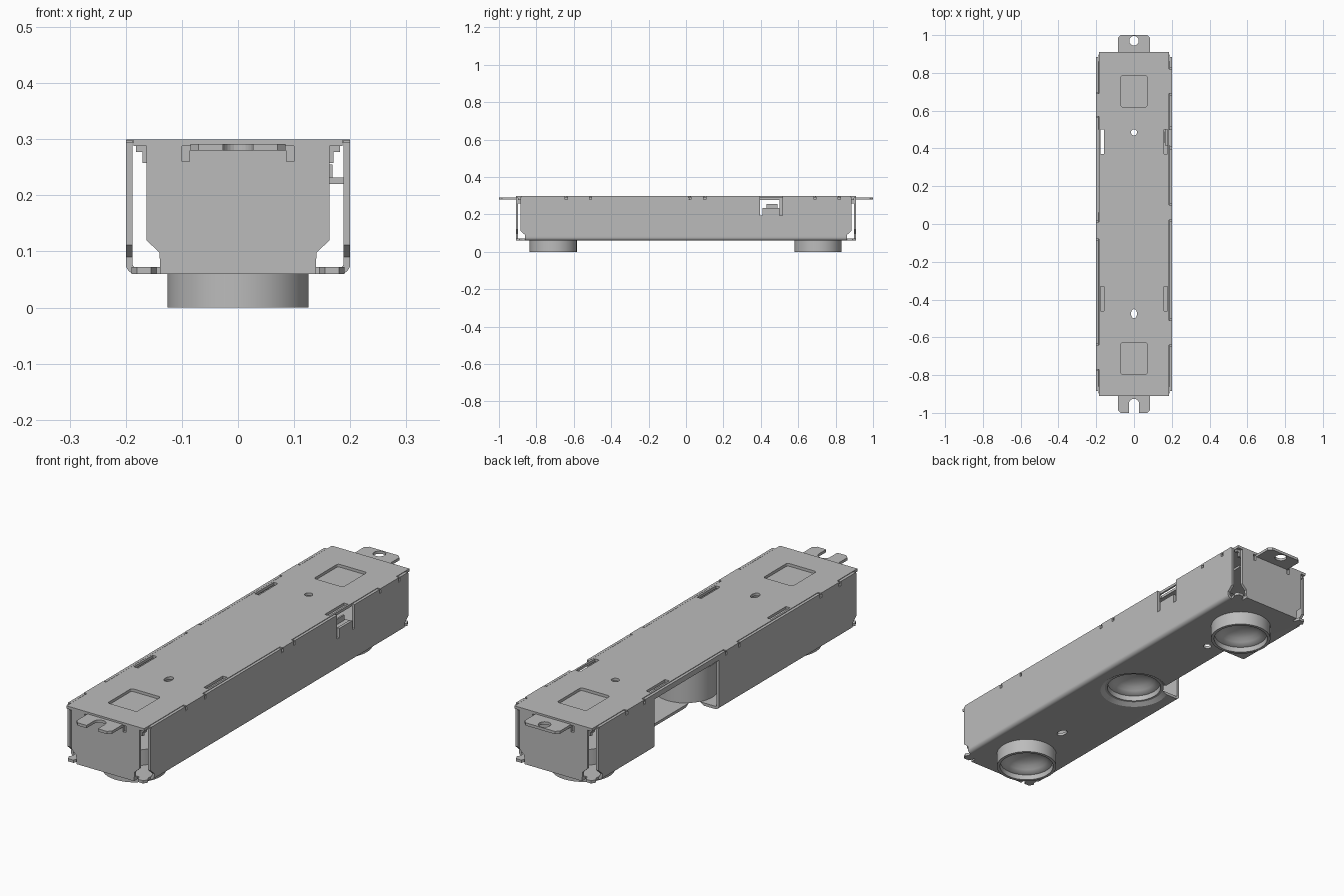
import bpy, bmesh, math
from mathutils import Vector

if "Cube" in bpy.data.objects:
    bpy.data.objects.remove(bpy.data.objects["Cube"])

steel = bpy.data.materials.new("grey_steel")
steel.use_nodes = True
GREY = (0.5, 0.5, 0.5, 1)
steel.diffuse_color = GREY
steel.node_tree.nodes["Principled BSDF"].inputs["Base Color"].default_value = GREY

T = 0.012            # sheet thickness
HALF = 0.2           # half width
BASE, TOP = 0.06, 0.3


def finish(name, bm):
    bmesh.ops.recalc_face_normals(bm, faces=bm.faces)
    me = bpy.data.meshes.new(name)
    bm.to_mesh(me)
    bm.free()
    me.materials.append(steel)
    ob = bpy.data.objects.new(name, me)
    bpy.context.collection.objects.link(ob)
    return ob


def prism(name, pts, axis, a, b):
    """Extrude a 2D outline along an axis from a to b."""
    place = {"x": lambda p, d: (d, p[0], p[1]),
             "y": lambda p, d: (p[0], d, p[1]),
             "z": lambda p, d: (p[0], p[1], d)}[axis]
    bm = bmesh.new()
    face = bm.faces.new([bm.verts.new(place(p, a)) for p in pts])
    ext = bmesh.ops.extrude_face_region(bm, geom=[face])
    verts = [g for g in ext["geom"] if isinstance(g, bmesh.types.BMVert)]
    shift = Vector(place((0, 0), b - a))
    bmesh.ops.translate(bm, verts=verts, vec=shift)
    return finish(name, bm)


def box(name, x, y, z):
    return prism(name, [(x[0], y[0]), (x[1], y[0]), (x[1], y[1]), (x[0], y[1])], "z", *z)


def disc(name, x, y, r, z, r2=None, stretch=1.0):
    bm = bmesh.new()
    bmesh.ops.create_cone(bm, cap_ends=True, segments=48, radius1=r,
                          radius2=r if r2 is None else r2, depth=z[1] - z[0])
    for v in bm.verts:
        v.co = (v.co.x + x, v.co.y * stretch + y, v.co.z + sum(z) / 2)
    return finish(name, bm)


def lathe(name, profile, y, dz):
    bm = bmesh.new()
    vs = [bm.verts.new((r, 0, z)) for r, z in profile]
    es = [bm.edges.new(pair) for pair in zip(vs, vs[1:])]
    bmesh.ops.spin(bm, geom=vs + es, cent=(0, 0, 0), axis=(0, 0, 1),
                   angle=2 * math.pi, steps=64)
    bmesh.ops.remove_doubles(bm, verts=bm.verts, dist=1e-4)
    bmesh.ops.translate(bm, verts=bm.verts, vec=(0, y, dz))
    return finish(name, bm)


def cut(ob, *cutters):
    bpy.context.view_layer.objects.active = ob
    for c in cutters:
        m = ob.modifiers.new("cut", "BOOLEAN")
        m.operation, m.solver, m.object = "DIFFERENCE", "EXACT", c
        bpy.ops.object.modifier_apply(modifier=m.name)
        bpy.data.objects.remove(c)


def smooth(ob, angle=30):
    bpy.ops.object.select_all(action="DESELECT")
    ob.select_set(True)
    bpy.context.view_layer.objects.active = ob
    bpy.ops.object.shade_smooth_by_angle(angle=math.radians(angle))


def arc(cx, cz, r, a0, a1, n=6):
    return [(cx + r * math.cos(math.radians(a0 + (a1 - a0) * i / n)),
             cz + r * math.sin(math.radians(a0 + (a1 - a0) * i / n))) for i in range(n + 1)]


# Tray: folded channel with rounded lower bends
R = 0.018
wall_top = 0.294
inner = HALF - T
outline = ([(-HALF, wall_top)] + arc(-HALF + R, BASE + R, R, 180, 270)
           + arc(HALF - R, BASE + R, R, 270, 360) + [(HALF, wall_top), (inner, wall_top)]
           + arc(HALF - R, BASE + R, R - T, 360, 270)
           + arc(-HALF + R, BASE + R, R - T, 270, 180) + [(-inner, wall_top)])
tray = prism("tray", outline, "y", -0.885, 0.885)

# Cable opening in the right wall and floor, clip window in the left wall
cut(tray, box("cut", (-0.3, -0.08), (0.06, 0.5), (0, 0.276)),
    box("cut", (0.15, 0.3), (0.395, 0.515), (0.235, 0.4)))
for y in (0.395, 0.5):
    cut(tray, box("cut", (0.15, 0.3), (y, y + 0.015), (0.195, 0.25)))

# Chamfered lower wall corners
for s in (-1, 1):
    pts = [(s * 0.95, 0.03), (s * 0.86, 0.03), (s * 0.86, 0.09), (s * 0.885, 0.112), (s * 0.95, 0.112)]
    for a, b in ((-0.3, -0.165), (0.165, 0.3)):
        cut(tray, prism("cut", pts, "x", a, b))

# Lens openings and rivet holes in the floor
for y in (-0.71, 0.705):
    cut(tray, disc("cut", 0, y, 0.118, (0.03, 0.1)))
cut(tray, disc("cut", 0, 0, 0.148, (0.056, 0.076), 0.118),
    disc("cut", 0, 0.485, 0.017, (0, 0.1)), disc("cut", 0, -0.475, 0.017, (0, 0.1), stretch=1.5))

# Cover sheet with tongues resting on the walls
tongues = {1: ((0.69, 0.82), (0.02, 0.1), (-0.64, -0.51)),
           -1: ((0.57, 0.69), (-0.08, 0.01), (-0.77, -0.64))}
edge = 0.186
cover = box("cover", (-edge, edge), (-0.91, 0.91), (TOP - T, TOP))
for s in (-1, 1):
    for y in (-0.46, 0.37):
        x = sorted((s * 0.158, s * 0.178))
        cut(cover, box("cut", x, (y, y + 0.13), (0.2, 0.4)))
    for i, (a, b) in enumerate(tongues[s]):
        side = "left" if s > 0 else "right"
        box(f"{side}_tongue_{i + 1}", sorted((s * 0.18, s * HALF)), (a, b), (wall_top, TOP))
        for y in (a, b):
            cut(tray, box("cut", sorted((s * 0.17, s * 0.3)), (y - 0.006, y + 0.006), (0.28, 0.4)))
    # Wall top strips between the tongues
    stops = sorted(v for pair in tongues[s] for v in pair)
    stops = [-0.885] + stops + [0.885]
    for i in range(0, len(stops), 2):
        strip = box(f"{side}_rim_{i // 2 + 1}", sorted((s * inner, s * HALF)),
                    (stops[i] + 0.006, stops[i + 1] - 0.006), (wall_top, TOP - 0.001))
        if s > 0:
            cut(strip, box("cut", (0.15, 0.3), (0.395, 0.515), (0.2, 0.4)))
cut(cover, disc("cut", 0, 0.485, 0.016, (0.2, 0.4)),
    disc("cut", 0, -0.475, 0.016, (0.2, 0.4), stretch=1.5))

# Shallow rectangular pockets in the cover
for name, a, b in (("back", 0.62, 0.785), ("front", -0.795, -0.63)):
    r = 0.01
    pts = (arc(0.07 - r, b - r, r, 0, 90) + arc(-0.07 + r, b - r, r, 90, 180)
           + arc(-0.07 + r, a + r, r, 180, 270) + arc(0.07 - r, a + r, r, 270, 360))
    cut(cover, prism("cut", pts, "z", 0.2, 0.4))
    box(f"{name}_pocket_floor", (-0.085, 0.085), (a - 0.015, b + 0.015), (0.278, 0.288))

# End plates, cover skirts, mounting ears and corner tabs
half_plate = [(0.138, BASE), (0.14, 0.098), (0.163, 0.12), (0.163, 0.29), (0.1, 0.29),
              (0.1, 0.26), (0.086, 0.26), (0.086, 0.28)]
plate = half_plate + [(-x, z) for x, z in reversed(half_plate)]
for name, s in (("front", -1), ("back", 1)):
    prism(f"{name}_end_plate", plate, "y", s * 0.898, s * 0.91)
    box(f"{name}_floor_lip", (-0.138, 0.138), sorted((s * 0.88, s * 0.905)), (BASE, BASE + T))
    box(f"{name}_skirt", (-0.182, 0.182), sorted((s * 0.885, s * 0.897)), (0.277, TOP - 0.001))
    for t in (-1, 1):
        box(f"{name}_skirt_tab", sorted((t * 0.085, t * 0.17)), sorted((s * 0.885, s * 0.897)), (0.258, 0.277))
        pts = [(t * x, s * y) for x, y in ((0.13, 0.85), (0.182, 0.85), (0.182, 0.875),
                                           (0.19, 0.89), (0.18, 0.908), (0.155, 0.908), (0.145, 0.885))]
        prism(f"{name}_corner_tab", pts, "z", BASE, BASE + T)
    c = 0.015
    ear = [(-0.085, s * 0.895), (0.085, s * 0.895), (0.085, s * (1 - c)), (0.085 - c, s),
           (c - 0.085, s), (-0.085, s * (1 - c))]
    ear = prism(f"{name}_ear", ear, "z", 0.28, 0.292)
    if s > 0:
        cut(ear, disc("cut", 0, 0.97, 0.025, (0.2, 0.4)))
    else:
        slot = arc(0, -0.952, 0.027, 0, 180, 12) + [(-0.027, -1.1), (0.027, -1.1)]
        cut(ear, prism("cut", slot, "z", 0.2, 0.4))

# Retaining clip in the left wall window
box("clip_shelf", (0.163, 0.19), (0.415, 0.5), (0.22, 0.232))
box("clip_lip", (0.161, 0.168), (0.43, 0.49), (0.232, 0.255))

# Lens barrels: rim, step and bowl-shaped lens
barrel = [(0, 0.14), (0.126, 0.14), (0.126, 0), (0.113, 0), (0.111, 0.022), (0.1, 0.025),
          (0.088, 0.034), (0.075, 0.047), (0.05, 0.058), (0.025, 0.064), (0, 0.066)]
for name, y, dz in (("front", -0.71, 0), ("middle", 0, 0.073), ("back", 0.705, 0)):
    smooth(lathe(f"{name}_lens_barrel", barrel, y, dz), 35)

smooth(tray)
